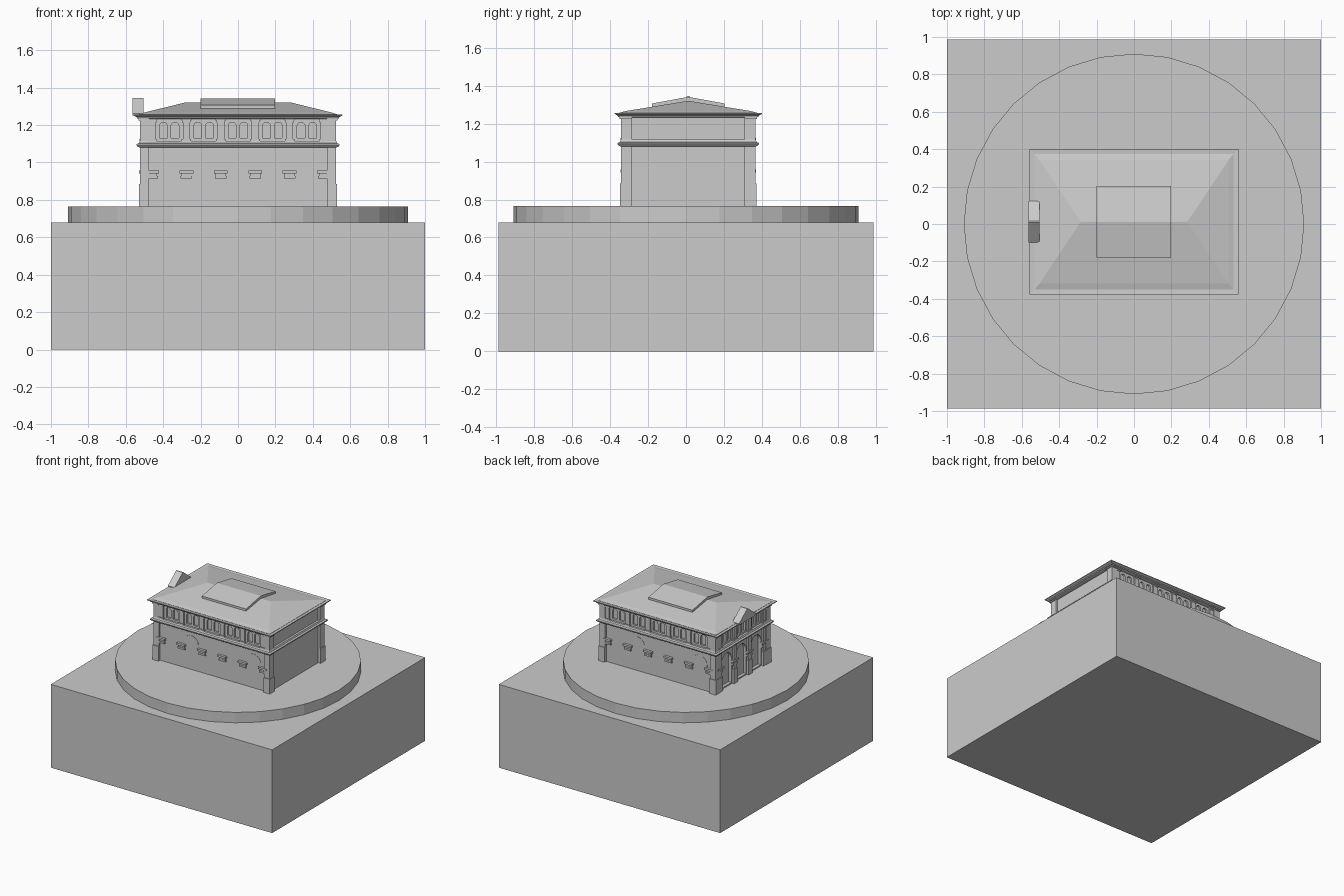
import bpy, bmesh
from math import pi, cos, sin
from mathutils import Matrix, Vector

if "Cube" in bpy.data.objects:
    bpy.data.objects.remove(bpy.data.objects["Cube"])

CY = 0.012                    # house centre in y
HX, HY = 0.53, 0.36           # half size over the corner piers
WX, WY = 0.508, 0.338         # half size of the wall core


def finish(name, bm):
    bmesh.ops.recalc_face_normals(bm, faces=bm.faces)
    me = bpy.data.meshes.new(name)
    bm.to_mesh(me)
    bm.free()
    ob = bpy.data.objects.new(name, me)
    bpy.context.collection.objects.link(ob)
    return ob


def side(angle):
    return Matrix.Translation((0, CY, 0)) @ Matrix.Rotation(angle, 4, 'Z')


BACK, LEFT, FRONT = side(0), side(pi / 2), side(pi)


def prism(bm, m, pts, v0, v1):
    """Extrude a (u, z) outline from depth v0 to v1 on one side of the house."""
    a = [bm.verts.new(m @ Vector((u, v0, z))) for u, z in pts]
    b = [bm.verts.new(m @ Vector((u, v1, z))) for u, z in pts]
    bm.faces.new(a)
    bm.faces.new(b[::-1])
    n = len(pts)
    for i in range(n):
        j = (i + 1) % n
        bm.faces.new((a[i], a[j], b[j], b[i]))


def rect(u, w, z0, z1):
    return [(u - w / 2, z0), (u + w / 2, z0), (u + w / 2, z1), (u - w / 2, z1)]


def arch(u, w, z0, top, n=10):
    r = w / 2
    return [(u - r, z0), (u + r, z0)] + [
        (u + r * cos(pi * i / n), top - r + r * sin(pi * i / n)) for i in range(n + 1)]


def loft(name, rings):
    """Stack of rectangles (half x, half y, z)."""
    bm = bmesh.new()
    loops = [[bm.verts.new((sx * x, CY + sy * y, z)) for sx, sy in
              ((-1, -1), (1, -1), (1, 1), (-1, 1))] for x, y, z in rings]
    bm.faces.new(loops[0])
    bm.faces.new(loops[-1])
    for a, b in zip(loops, loops[1:]):
        for i in range(4):
            j = (i + 1) % 4
            bm.faces.new((a[i], a[j], b[j], b[i]))
    return finish(name, bm)


def grow(rings):
    return [(HX + e, HY + e, z) for e, z in rings]


# Ground block and round terrace
bpy.ops.mesh.primitive_cube_add(size=1, location=(0, 0, 0.34))
block = bpy.context.object
block.name = "ground_block"
block.scale = (2, 1.975, 0.68)
bpy.ops.mesh.primitive_cylinder_add(vertices=32, radius=0.91, depth=0.085, location=(0, 0, 0.7225))
bpy.context.object.name = "round_terrace"

# Bay layout: side matrix, wall depth, pier positions, bay centres
LONG = [0.184 * (i - 2.5) for i in range(6)]
SHORT = [0.19 * (i - 1.5) for i in range(4)]
SIDES = [(FRONT, WY, LONG), (BACK, WY, LONG), (LEFT, WX, SHORT)]


def bays(piers):
    return [(a + b) / 2 for a, b in zip(piers, piers[1:])]


# Wall core with recessed arched windows and side doorways
walls = loft("walls", [(WX, WY, 0.76), (WX, WY, 1.245)])
bm = bmesh.new()
for m, d, piers in SIDES:
    for u in bays(piers):
        for s in (-0.031, 0.031):
            prism(bm, m, arch(u + s, 0.042, 1.13, 1.215), d - 0.015, d + 0.05)
        if m is LEFT:
            prism(bm, m, arch(u, 0.125, 0.775, 1.04), d - 0.025, d + 0.05)
cutter = finish("window_cutter", bm)
cutter.hide_render = True
mod = walls.modifiers.new("windows", 'BOOLEAN')
mod.operation = 'DIFFERENCE'
mod.solver = 'EXACT'
mod.object = cutter
bpy.context.view_layer.objects.active = walls
bpy.ops.object.modifier_apply(modifier=mod.name)
bpy.data.objects.remove(cutter)

# Upper pilasters with base and capital
bm = bmesh.new()
for m, d, piers in SIDES:
    for u in piers:
        for w, p, z0, z1 in ((0.05, 0.018, 1.10, 1.125), (0.038, 0.012, 1.125, 1.215),
                             (0.046, 0.015, 1.215, 1.225), (0.054, 0.02, 1.225, 1.24)):
            prism(bm, m, rect(u, w, z0, z1), d - 0.005, d + p)
finish("upper_pilasters", bm)

# Lower stepped imposts between the arches
bm = bmesh.new()
for m, d, piers in SIDES:
    for u in piers:
        for w, p, z0, z1 in ((0.062, 0.014, 0.913, 0.927), (0.056, 0.01, 0.927, 0.942),
                             (0.074, 0.02, 0.942, 0.958)):
            prism(bm, m, rect(u, w, z0, z1), d - 0.005, d + p)
finish("imposts", bm)

# Door and blind arches on the long sides, piers on the left side
bm = bmesh.new()
for m in (FRONT, BACK):
    prism(bm, m, arch(0.193, 0.13, 0.84, 1.042), WY - 0.01, WY + 0.002)
    prism(bm, m, arch(-0.368, 0.14, 0.955, 1.042), WY - 0.01, WY + 0.002)
finish("door_and_blind_arches", bm)
bm = bmesh.new()
for u in SHORT:
    prism(bm, LEFT, rect(u, 0.04, 0.765, 1.09), WX - 0.005, WX + 0.013)
    prism(bm, LEFT, rect(u, 0.05, 0.765, 0.88), WX - 0.005, WX + 0.018)
finish("left_piers", bm)

# Corner piers with plinth and capital
bm = bmesh.new()
for sx in (-1, 1):
    for sy in (-1, 1):
        for e, z0, z1 in ((0, 0.765, 0.885), (-0.005, 0.885, 1.09), (-0.005, 1.10, 1.225),
                          (0.003, 1.225, 1.24)):
            x0, x1, y0, y1 = 0.475, HX + e, 0.297, HY + e
            prism(bm, BACK, rect(sx * (x0 + x1) / 2, x1 - x0, z0, z1), sy * y0, sy * y1)
finish("corner_piers", bm)

# Mid cornice, eaves and hipped roof
loft("mid_cornice", grow([(-0.003, 1.08), (0.008, 1.085), (0.013, 1.092),
                          (0.013, 1.098), (0, 1.103), (-0.005, 1.115)]))
loft("eaves", grow([(-0.003, 1.232), (0.01, 1.236), (0.013, 1.243), (0.028, 1.251),
                    (0.028, 1.257), (0.003, 1.255)]))
loft("hipped_roof", [(0.533, 0.363, 1.25), (0.533, 0.363, 1.257), (0.505, 0.33, 1.266),
                     (0.285, 0.0005, 1.32)])

# Gabled roof light across the ridge
bm = bmesh.new()
prism(bm, LEFT, [(-0.19, 1.283), (0, 1.316), (0.19, 1.283), (0.19, 1.306), (0, 1.341),
                 (-0.19, 1.306)], -0.198, 0.2)
finish("roof_light", bm)

# Pediment over the left entrance side
bm = bmesh.new()
prism(bm, LEFT, [(-0.11, 1.25), (0.11, 1.25), (0.11, 1.262), (0.004, 1.345), (-0.004, 1.345),
                 (-0.11, 1.262)], 0.505, 0.565)
finish("pediment", bm)
